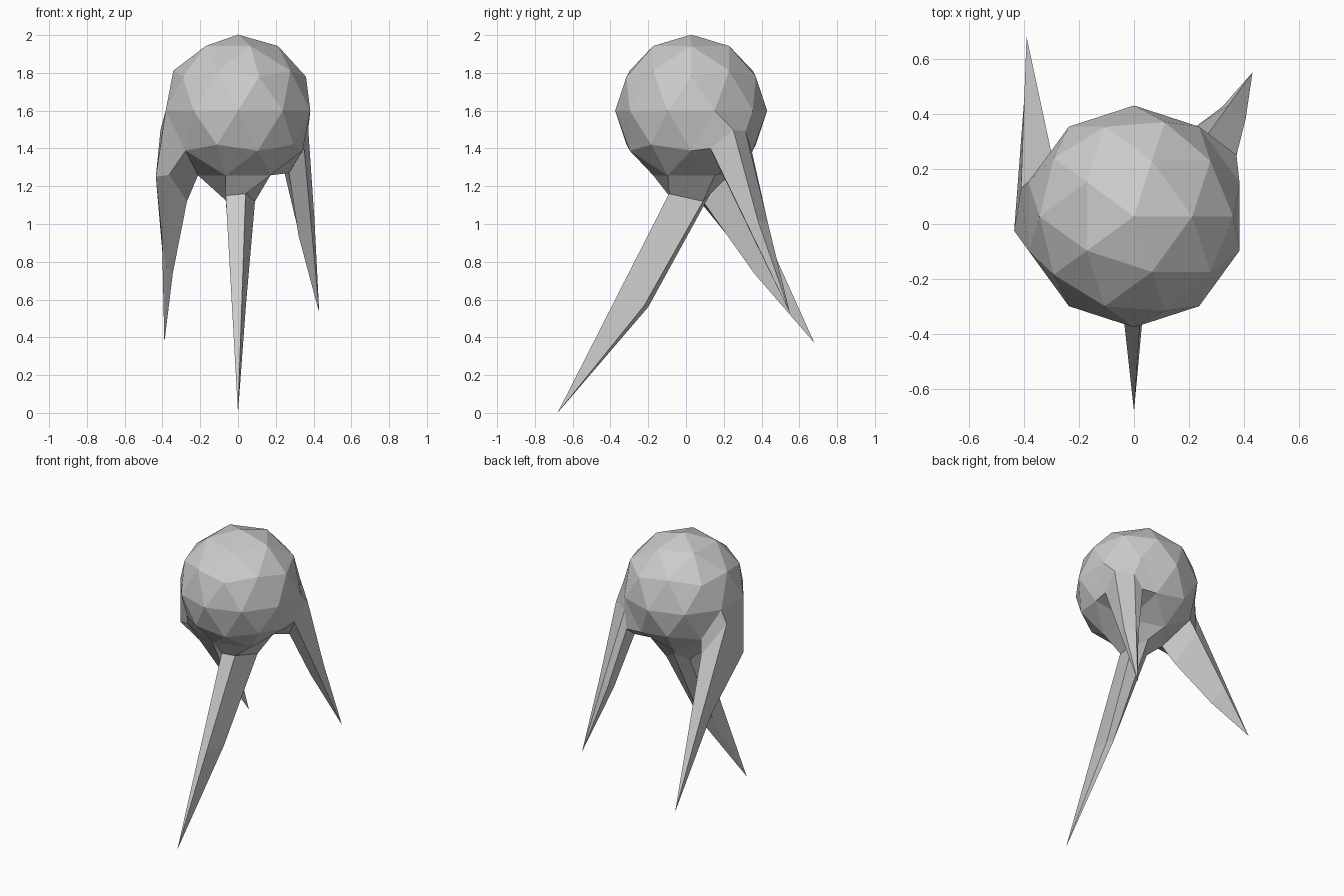
import bpy, bmesh, math
from mathutils import Vector, Matrix

if "Cube" in bpy.data.objects:
    bpy.data.objects.remove(bpy.data.objects["Cube"])

bm = bmesh.new()

# Round head: 80-face icosphere
CENTRE = Vector((0, 0.0275, 1.6))
bmesh.ops.create_icosphere(bm, subdivisions=2, radius=0.4025,
                           matrix=Matrix.Translation(CENTRE))


def nearest(verts, p):
    return min(verts, key=lambda v: (v.co - Vector(p)).length)


def pull_leg(hub_at, start_at, root, bend, tip):
    """Replace the five-face fan round a hub vertex with a tapering leg."""
    hub = nearest(bm.verts, hub_at)
    axis = (hub.co - CENTRE).normalized()
    u = axis.orthogonal().normalized()
    w = axis.cross(u)
    around = [e.other_vert(hub) for e in hub.link_edges]
    around.sort(key=lambda v: math.atan2((v.co - hub.co).dot(w), (v.co - hub.co).dot(u)))
    k = around.index(nearest(around, start_at))
    loops = [around[k:] + around[:k]]
    bmesh.ops.delete(bm, geom=[hub], context='VERTS')
    tip = Vector(tip)
    # A number in the bend list means a point on the straight line to the tip
    mid = [Vector(r).lerp(tip, b) if isinstance(b, float) else Vector(b)
           for r, b in zip(root, bend)]
    for ring in (root, mid):
        loops.append([bm.verts.new(p) for p in ring])
    n = len(root)
    for lo, hi in zip(loops, loops[1:]):
        for i in range(n):
            j = (i + 1) % n
            bm.faces.new((lo[i], lo[j], hi[j], hi[i]))
    end = bm.verts.new(tip)
    for i in range(n):
        bm.faces.new((loops[-1][i], loops[-1][(i + 1) % n], end))


# Front leg, from the underside
pull_leg((0, 0.03, 1.2), (-0.065, -0.174, 1.26),
         [(-0.065, -0.09, 1.15), (-0.065, 0.05, 1.125), (0.0, 0.14, 1.18),
          (0.09, 0.09, 1.12), (0.04, -0.09, 1.16)],
         [0.5, (-0.025, -0.26, 0.58), (0.01, -0.2, 0.56), (0.042, -0.22, 0.57), 0.5],
         (0, -0.68, 0))

# Right rear leg
pull_leg((0.29, 0.24, 1.42), (0.342, 0.03, 1.39),
         [(0.35, 0.13, 1.40), (0.27, 0.19, 1.27), (0.22, 0.35, 1.38),
          (0.26, 0.315, 1.49), (0.372, 0.25, 1.50)],
         [0.5, (0.32, 0.35, 0.94), (0.32, 0.425, 0.96), 0.5, (0.405, 0.38, 1.02)],
         (0.43, 0.55, 0.53))

# Left rear leg
pull_leg((-0.36, 0.03, 1.42), (-0.383, -0.097, 1.6),
         [(-0.435, -0.025, 1.25), (-0.41, 0.13, 1.50), (-0.30, 0.26, 1.30),
          (-0.27, 0.09, 1.12), (-0.365, -0.04, 1.26)],
         [(-0.402, 0.29, 0.92), 0.6, 0.55, (-0.345, 0.36, 0.74), 0.55],
         (-0.39, 0.68, 0.37))

bmesh.ops.recalc_face_normals(bm, faces=bm.faces)
mesh = bpy.data.meshes.new("head_with_legs")
bm.to_mesh(mesh)
bm.free()
bpy.context.collection.objects.link(bpy.data.objects.new("head_with_legs", mesh))
